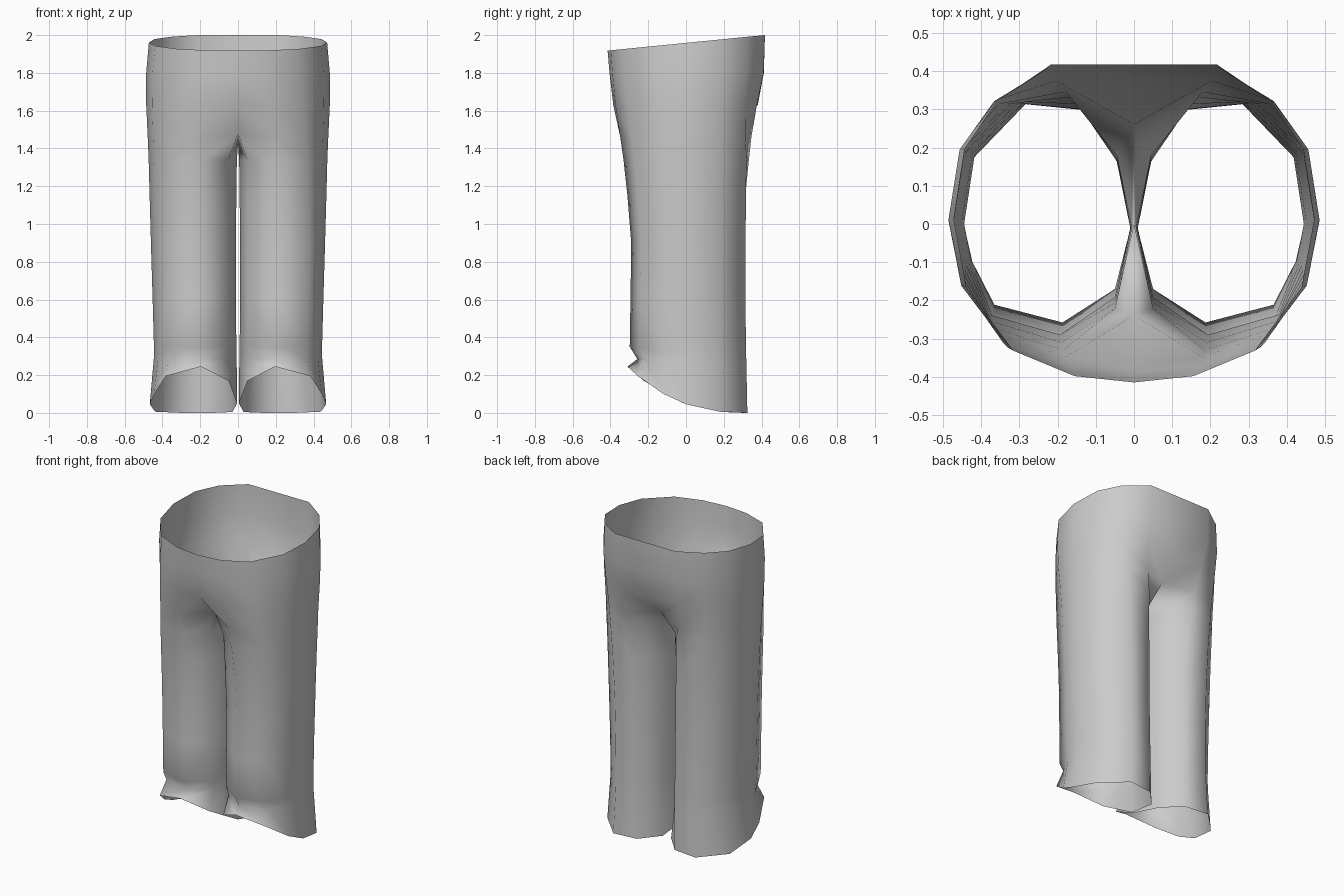
import bpy, bmesh

if "Cube" in bpy.data.objects:
    bpy.data.objects.remove(bpy.data.objects["Cube"])

# Normalised half outlines (x: 0..1 outward, y: -1 front .. 1 back)
WAIST = [(.33, -.96), (.67, -.80), (.93, -.40), (1, .03), (.94, .47), (.76, .77), (.46, 1)]
LEG = [(.42, -1), (.82, -.82), (.95, -.38), (1, 0), (.94, .55), (.63, 1), (.29, .95)]


def outer(t, width, front, back):
    """Outer half ring, blended from waist outline (t=0) to leg outline (t=1)."""
    pts = []
    for (a, b), (c, d) in zip(WAIST, LEG):
        u, v = a + (c - a) * t, b + (d - b) * t
        pts.append((u * width, v * (back if v > 0 else -front)))
    return pts


def waist_z(y):
    return 1.959 + 0.099 * y


def hem_z(y):
    return 0.245 * (max(0, .325 - y) / .635) ** 2.5


bm = bmesh.new()


def add(points):
    return [bm.verts.new(p) for p in points]


def bridge(a, b, closed):
    n = len(a)
    for i in range(n if closed else n - 1):
        j = (i + 1) % n
        bm.faces.new((a[i], a[j], b[j], b[i]))


# Torso: open half rings ending on the centre line
torso = [  # z, blend, half width, front y, back y
    (None, 0, .472, -.415, .418),
    (1.80, .05, .486, -.405, .412),
    (1.63, .25, .486, -.385, .380),
]
prev = None
for z, t, w, f, b in torso:
    xy = [(0, f)] + outer(t, w, f, b) + [(0, b)]
    ring = add([(x, y, waist_z(y) if z is None else z) for x, y in xy])
    if prev:
        bridge(prev, ring, False)
    prev = ring

# Crotch ring, with the centre seam dipping between the legs
side = [(x, y, 1.46) for x, y in outer(.5, .478, -.355, .355)]
ring = add([(0, -.24, 1.48)] + side + [(0, .26, 1.49)])
bridge(prev, ring, False)
prev = ring + add([(0, 0, 1.42)])

# Leg: closed rings down to the slanted hem
leg = [  # z, blend, half width, front y, back y, inner gap
    (1.34, .70, .473, -.335, .345, .006),
    (1.15, .85, .468, -.312, .328, .009),
    (.90, 1, .461, -.290, .316, .010),
    (.60, 1, .452, -.294, .314, .010),
    (.35, 1, .445, -.298, .318, .009),
    (.285, 1, .446, -.258, .319, .007),
    (None, 1, .467, -.310, .325, .005),
]
for z, t, w, f, b, gap in leg:
    xy = [(.05, f * .66)] + outer(t, w, f, b) + [(.045, b * .52), (gap, -.01)]
    if z is None:
        xy[0], xy[-2] = (.05, f * .72), (.03, b * .6)
    ring = add([(x, y, hem_z(y) if z is None else z) for x, y in xy])
    bridge(prev, ring, True)
    prev = ring

bmesh.ops.recalc_face_normals(bm, faces=bm.faces)
# Face outward: check a face on the outer side of the leg
ref = max(bm.faces, key=lambda fc: fc.calc_center_median().x)
if ref.normal.x < 0:
    bmesh.ops.reverse_faces(bm, faces=bm.faces)

mesh = bpy.data.meshes.new("trousers")
bm.to_mesh(mesh)
bm.free()
for p in mesh.polygons:
    p.use_smooth = True
trousers = bpy.data.objects.new("trousers", mesh)
bpy.context.collection.objects.link(trousers)

# Second half
mirror = trousers.modifiers.new("mirror", 'MIRROR')
mirror.use_axis[0] = True
mirror.merge_threshold = 0.001
